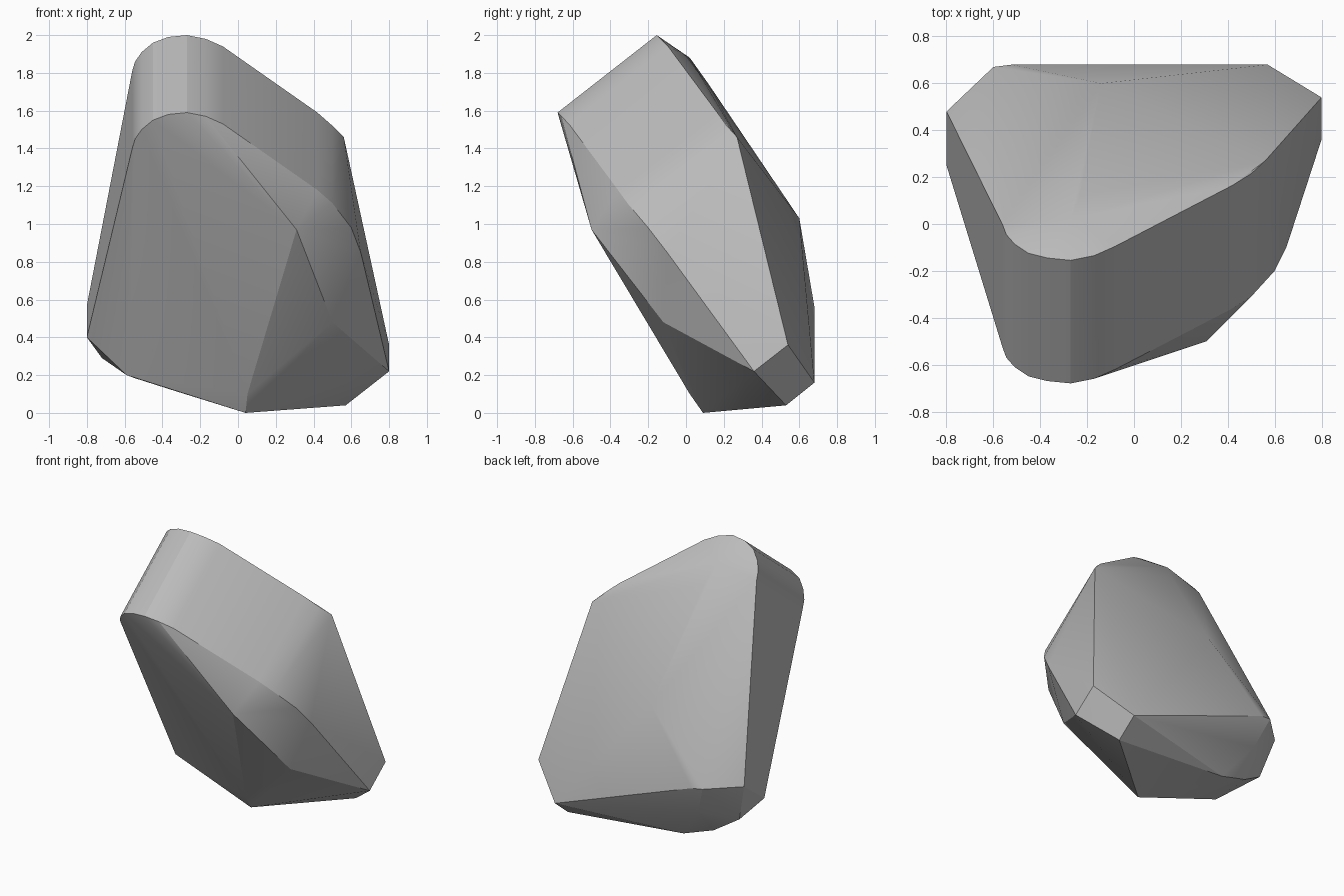
import bpy
import bmesh
import math
from mathutils import Vector

default_cube = bpy.data.objects.get("Cube")
if default_cube:
    bpy.data.objects.remove(default_cube, do_unlink=True)


def make_material(name, colour):
    material = bpy.data.materials.new(name)
    material.use_nodes = True
    material.diffuse_color = colour
    material.node_tree.nodes["Principled BSDF"].inputs["Base Color"].default_value = colour
    return material


# Rounded crest: this curve is swept backwards and upwards to form the top band
crest = [
    (-.56, -.53, 1.4), (-.545, -.57, 1.45), (-.51, -.61, 1.5),
    (-.45, -.65, 1.55), (-.37, -.67, 1.58), (-.27, -.68, 1.59),
    (-.17, -.66, 1.57), (-.08, -.62, 1.53),
    (.42, -.36, 1.18), (.5, -.31, 1.11),
]
sweep = Vector((0, .525, .41))
crest_points = [Vector(p) for p in crest]
crest_points += [p + sweep for p in crest_points]

# Shoulder on the left side, and the corners that run down to the base
side_corners = [
    (.56, .27, 1.46), (.6, -.2, .98), (.65, -.1, .85),
    (.8, .36, .22), (.8, .54, .36),
]

# Bulge of the front face
front_corners = [(.31, -.5, .97), (.5, -.12, .48), (.05, .02, .1)]

# Ridge down the back
back_corners = [(-.27, .02, 1.88), (-.23, .12, 1.74), (-.14, .6, 1.03)]

# Chipped base with one sharp front corner
base_corners = [
    (.57, .68, .16), (.57, .53, .04), (.04, .09, 0),
    (-.59, .13, .2), (-.8, .25, .4),
    (-.8, .48, .57), (-.6, .67, .57), (-.52, .68, .56),
]

# Rounded underside at the back right
underside = [
    (-.33, .5, .115), (-.55, .47, .185), (-.72, .42, .29), (-.52, .6, .36),
]

# Wrap all the corners in one faceted boulder
bm = bmesh.new()
for corner in (crest_points + side_corners + front_corners
               + back_corners + base_corners + underside):
    bm.verts.new(corner)
hull = bmesh.ops.convex_hull(bm, input=bm.verts)
unused = {v for v in hull["geom_interior"] + hull["geom_unused"]
          if isinstance(v, bmesh.types.BMVert)}
bmesh.ops.delete(bm, geom=list(unused), context="VERTS")
bmesh.ops.recalc_face_normals(bm, faces=bm.faces)

mesh = bpy.data.meshes.new("boulder")
bm.to_mesh(mesh)
bm.free()
boulder = bpy.data.objects.new("boulder", mesh)
bpy.context.collection.objects.link(boulder)
mesh.materials.append(make_material("stone grey", (.5, .5, .5, 1)))

# Soft facets with crisp main edges
bpy.ops.object.select_all(action="DESELECT")
boulder.select_set(True)
bpy.context.view_layer.objects.active = boulder
bpy.ops.object.shade_smooth_by_angle(angle=math.radians(22))
